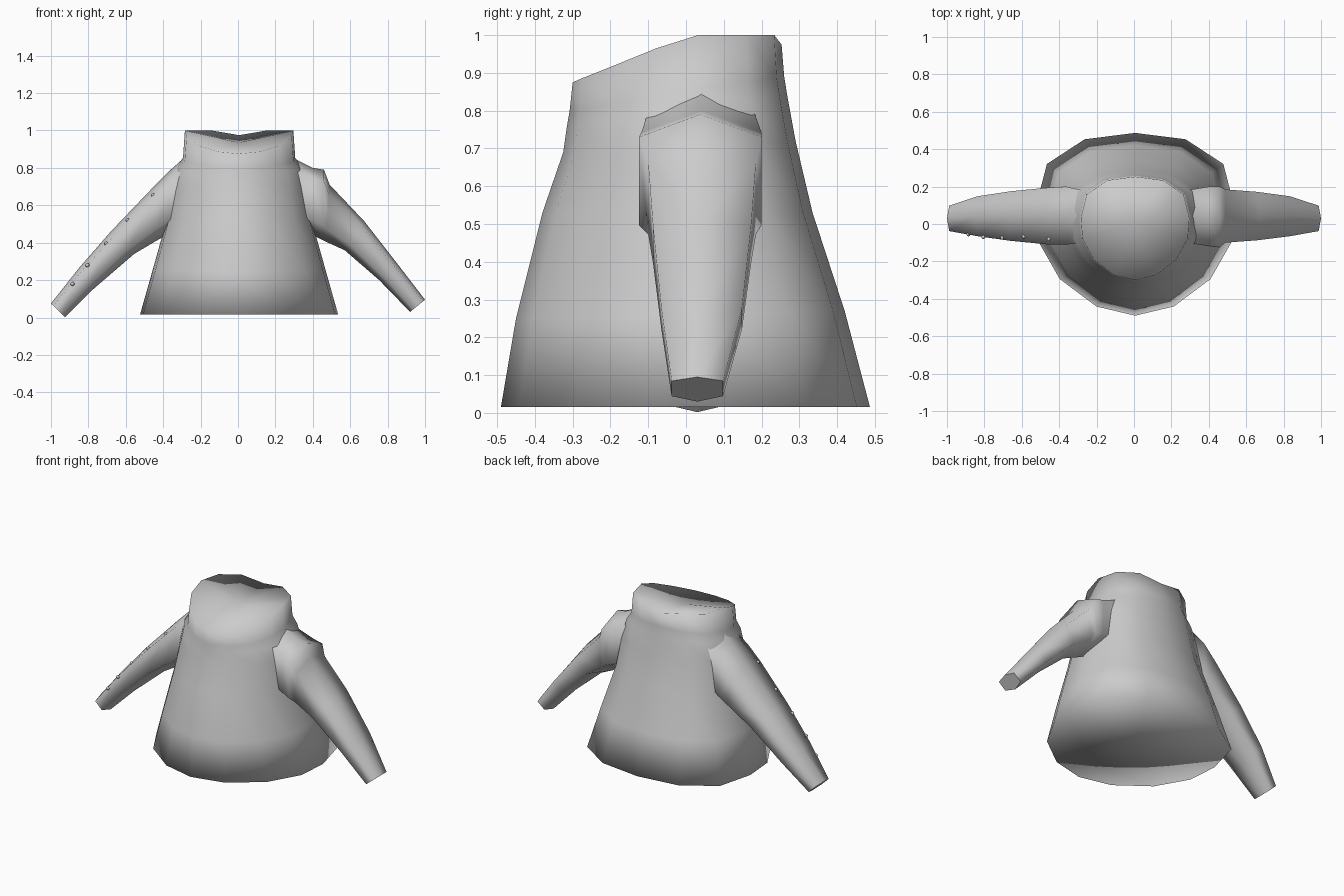
import bpy, bmesh
from mathutils import Vector
from mathutils.bvhtree import BVHTree

if "Cube" in bpy.data.objects:
    bpy.data.objects.remove(bpy.data.objects["Cube"])

cloth = bpy.data.materials.new("grey_cloth")
cloth.diffuse_color = (0.6, 0.6, 0.6, 1)
cloth.use_nodes = True
cloth.node_tree.nodes["Principled BSDF"].inputs["Base Color"].default_value = cloth.diffuse_color


def finish(name, bm):
    bmesh.ops.recalc_face_normals(bm, faces=bm.faces)
    for f in bm.faces:
        f.smooth = True
    mesh = bpy.data.meshes.new(name)
    bm.to_mesh(mesh)
    mesh.materials.append(cloth)
    ob = bpy.data.objects.new(name, mesh)
    bpy.context.collection.objects.link(ob)
    return ob


def loft(rings, bm):
    """Skin a list of closed rings of points; return the rings of vertices."""
    loops = [[bm.verts.new(p) for p in r] for r in rings]
    for a, b in zip(loops, loops[1:]):
        for i in range(len(a)):
            j = (i + 1) % len(a)
            bm.faces.new((a[i], a[j], b[j], b[i]))
    return loops


def fan(bm, loop, centre):
    c = bm.verts.new(centre)
    for i in range(len(loop)):
        bm.faces.new((loop[i], loop[(i + 1) % len(loop)], c))


# Flared body: half outline from back to front, mirrored to 14 sides
half = [(0, 1), (.51, .93), (.89, .66), (1, .2), (.97, -.2), (.76, -.6), (.39, -.9), (0, -1)]
outline = half + [(-x, y) for x, y in half[-2:0:-1]]
rim = [.975, 1, 1, 1, .965, .92, .887, .875]
rim += rim[-2:0:-1]
# front height, back height, half width, front y, back y
levels = [(.015, .015, .53, -.49, .487), (.25, .27, .46, -.45, .42),
          (.53, .53, .385, -.38, .335), (.69, .72, .36, -.325, .29),
          (.76, .84, .335, -.315, .268), (.80, .89, .30, -.308, .26),
          (0, 0, .29, -.3, .253)]
rings = []
for n, (zf, zb, rx, yf, yb) in enumerate(levels):
    ring = []
    for k, (sx, sy) in enumerate(outline):
        z = rim[k] if n == len(levels) - 1 else zf + (zb - zf) * (sy + 1) / 2
        ring.append((.006 + rx * sx, (yf + yb) / 2 + (yb - yf) / 2 * sy, z))
    rings.append(ring)
bm = bmesh.new()
loops = loft(rings, bm)
fan(bm, loops[-1], (.006, .0, .935))   # sunken neck closure
fan(bm, loops[0], (.006, 0, .015))     # hem closure
finish("shirt_body", bm)


# Six-sided sleeves: upper x, z, lower x, z, front y, back y
def sleeve(name, sections):
    rings = []
    for ux, uz, lx, lz, y0, y1 in sections:
        up, low = Vector((ux, 0, uz)), Vector((lx, 0, lz))
        mid = (y0 + y1) / 2
        ring = []
        for t, y in ((0, mid), (.16, y0), (.78, y0), (1, mid), (.78, y1), (.16, y1)):
            p = up.lerp(low, t)
            ring.append((p.x, y, p.z))
        rings.append(ring)
    bm = bmesh.new()
    loops = loft(rings, bm)
    bm.faces.new(loops[0])
    bm.faces.new(loops[-1])
    ob = finish(name, bm)
    # keep the flat cuff end crisp
    ob.data.polygons[-1].use_smooth = False
    ob.data.polygons[-2].use_smooth = False
    tree = BVHTree.FromBMesh(bm)
    return tree


sleeve("right_sleeve", [
    (.28, .86, .30, .47, -.10, .18), (.40, .80, .40, .44, -.118, .2),
    (.46, .79, .45, .415, -.125, .2), (.49, .71, .47, .405, -.1, .185),
    (.675, .515, .57, .36, -.087, .172), (.85, .29, .755, .2, -.065, .148),
    (1, .095, .92, .03, -.038, .098)])
left = sleeve("left_sleeve", [
    (-.27, .87, -.30, .47, -.10, .18), (-.36, .79, -.38, .44, -.11, .2),
    (-.46, .69, -.42, .42, -.11, .195), (-.68, .46, -.555, .34, -.09, .175),
    (-.85, .265, -.77, .155, -.065, .148), (-1, .075, -.925, .002, -.038, .098)])

# Buttons along the left sleeve
bm = bmesh.new()
for x, z in ((-.455, .655), (-.59, .52), (-.705, .395), (-.805, .28), (-.885, .18)):
    hit = left.ray_cast(Vector((x, -1, z)), Vector((0, 1, 0)))[0]
    if hit:
        new = bmesh.ops.create_uvsphere(bm, u_segments=8, v_segments=6, radius=.011)
        bmesh.ops.translate(bm, verts=new["verts"], vec=hit)
finish("sleeve_buttons", bm)
